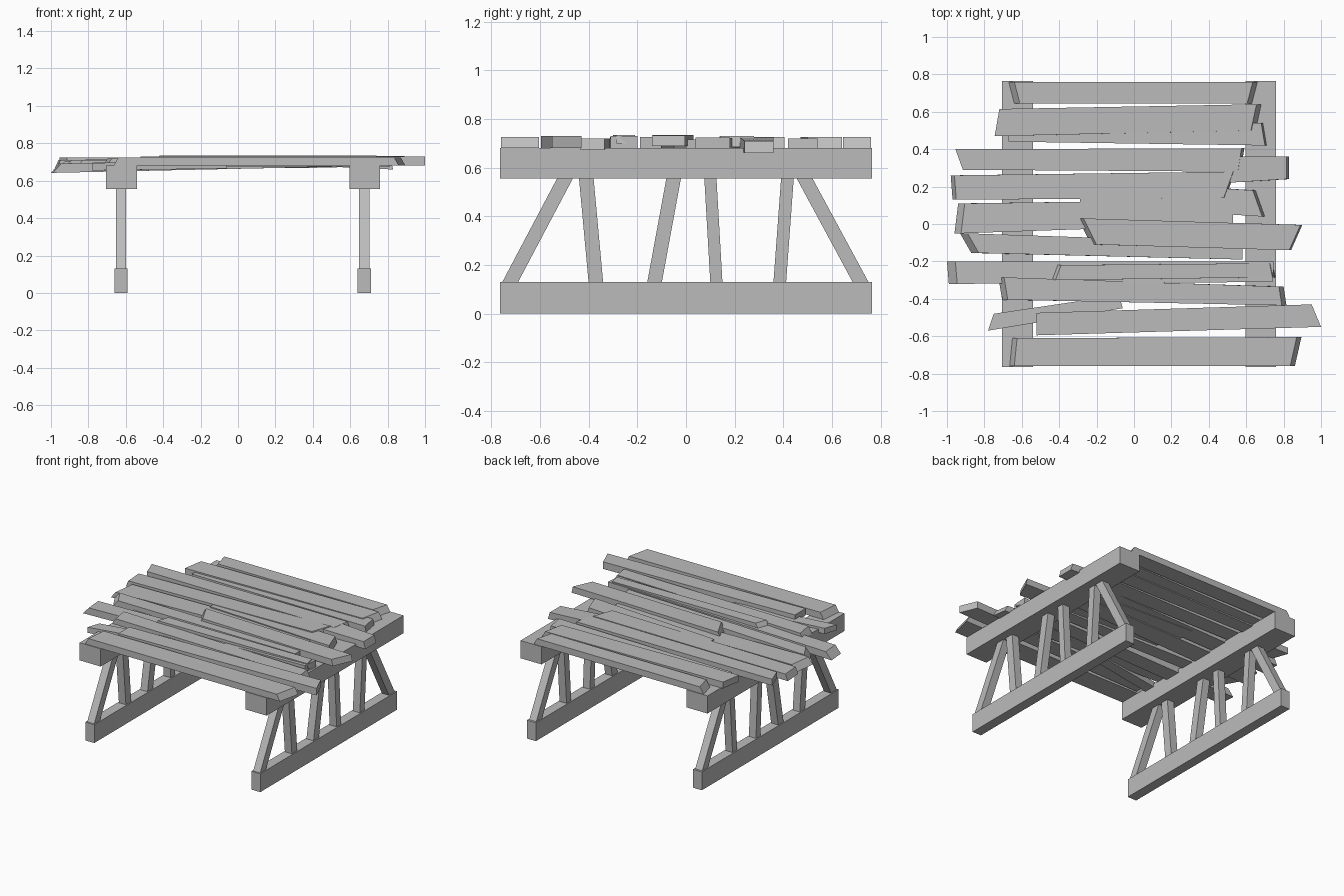
import bpy
import bmesh

cube = bpy.data.objects.get("Cube")
if cube:
    bpy.data.objects.remove(cube, do_unlink=True)

# One plain weathered grey for everything
grey = bpy.data.materials.new("weathered_grey")
grey.use_nodes = True
grey.diffuse_color = (0.5, 0.5, 0.5, 1)
shader = next(n for n in grey.node_tree.nodes if n.type == 'BSDF_PRINCIPLED')
shader.inputs["Base Color"].default_value = grey.diffuse_color


def prism(name, first, second):
    """Join two four-cornered end sections into a solid timber."""
    bm = bmesh.new()
    a = [bm.verts.new(co) for co in first]
    b = [bm.verts.new(co) for co in second]
    bm.faces.new(a)
    bm.faces.new(b)
    for i in range(4):
        j = (i + 1) % 4
        bm.faces.new((a[i], a[j], b[j], b[i]))
    bmesh.ops.recalc_face_normals(bm, faces=bm.faces)
    mesh = bpy.data.meshes.new(name)
    bm.to_mesh(mesh)
    bm.free()
    mesh.materials.append(grey)
    obj = bpy.data.objects.new(name, mesh)
    bpy.context.collection.objects.link(obj)
    return obj


def section(x, y, z, width, depth):
    """Horizontal rectangle centred on x and y."""
    return [(x + sx * width / 2, y + sy * depth / 2, z)
            for sx, sy in ((-1, -1), (1, -1), (1, 1), (-1, 1))]


def plank(name, left, right, base=(0.68, 0.68), cut=(0, 0), thick=0.045):
    """Deck board: each end gives near x, near y, far x, far y.
    base is the underside height at each end, cut slopes the end faces."""
    ends = []
    for (xn, yn, xf, yf), z, c in zip((left, right), base, cut):
        top = z + thick
        ends.append([(xn, yn, z), (xf, yf, z), (xf + c, yf, top), (xn + c, yn, top)])
    return prism(name, *ends)


# Trestles: sill, top beam and six leaning struts on each side
struts = {  # bottom y, top y, thickness along y
    "front_brace": (-0.725, -0.495, 0.065),
    "front_post": (-0.37, -0.41, 0.06),
    "front_middle_post": (-0.13, -0.05, 0.06),
    "back_middle_post": (0.125, 0.1, 0.05),
    "back_post": (0.385, 0.417, 0.052),
    "back_brace": (0.72, 0.485, 0.065),
}
for side, beam_x, sill_x in (("right", -0.622, -0.625), ("left", 0.678, 0.675)):
    prism(side + "_sill", section(sill_x, 0, 0, 0.07, 1.53),
          section(sill_x, 0, 0.13, 0.07, 1.53))
    prism(side + "_beam", section(beam_x, 0, 0.555, 0.165, 1.53),
          section(beam_x, 0, 0.68, 0.165, 1.53))
    for part, (low, high, depth) in struts.items():
        prism(side + "_" + part, section(sill_x, low, 0.125, 0.055, depth),
              section(sill_x, high, 0.56, 0.055, depth))

# Deck boards from back to front
plank("back_edge_plank", (-0.64, 0.645, -0.67, 0.76), (0.63, 0.645, 0.66, 0.76),
      cut=(0.03, -0.025))
plank("second_plank", (-0.745, 0.47, -0.72, 0.615), (0.65, 0.5, 0.68, 0.64),
      cut=(0, -0.025))
plank("second_under_plank", (-0.67, 0.44, -0.67, 0.54), (0.71, 0.42, 0.69, 0.54),
      base=(0.67, 0.675), cut=(0, -0.01))
plank("third_plank", (-0.915, 0.29, -0.955, 0.4), (0.57, 0.28, 0.59, 0.405),
      cut=(0, -0.015))
plank("broken_side_plank", (0.49, 0.22, 0.55, 0.36), (0.83, 0.24, 0.83, 0.36),
      base=(0.675, 0.66), cut=(0, -0.015), thick=0.05)
plank("fourth_plank", (-0.97, 0.13, -0.98, 0.26), (0.49, 0.14, 0.54, 0.28),
      base=(0.665, 0.685), cut=(0.02, -0.01))
plank("fifth_plank", (-0.96, -0.05, -0.94, 0.11), (0.53, 0, 0.53, 0.13),
      base=(0.66, 0.67), cut=(0.035, 0))
plank("fifth_cross_plank", (-0.29, 0.1, -0.29, 0.24), (0.7, 0.04, 0.65, 0.18),
      base=(0.672, 0.678), cut=(0, -0.015))
plank("sixth_plank", (-0.23, -0.11, -0.3, 0.03), (0.84, -0.14, 0.9, -0.005),
      base=(0.69, 0.688), cut=(0.03, -0.01))
plank("seventh_plank", (-0.87, -0.155, -0.93, -0.05), (0.58, -0.19, 0.58, -0.1),
      base=(0.665, 0.68), cut=(0.04, 0))
plank("eighth_plank", (-0.99, -0.32, -1, -0.2), (0.74, -0.31, 0.75, -0.2),
      base=(0.642, 0.68), cut=(0.045, 0), thick=0.05)
plank("narrow_top_plank", (-0.44, -0.3, -0.41, -0.22), (0.755, -0.285, 0.74, -0.21),
      base=(0.7, 0.7), cut=(0.02, -0.015), thick=0.035)
plank("ninth_plank", (-0.705, -0.405, -0.725, -0.285), (0.815, -0.435, 0.8, -0.335),
      base=(0.675, 0.675), cut=(0.03, -0.025))
plank("tilted_plank", (-0.78, -0.57, -0.75, -0.48), (-0.06, -0.45, -0.08, -0.38),
      base=(0.655, 0.665), thick=0.04)
plank("eleventh_plank", (-0.52, -0.595, -0.52, -0.475), (1, -0.55, 0.95, -0.43),
      base=(0.68, 0.68), thick=0.05)
plank("front_edge_plank", (-0.665, -0.76, -0.65, -0.61), (0.86, -0.76, 0.895, -0.605),
      cut=(0.025, -0.025))
